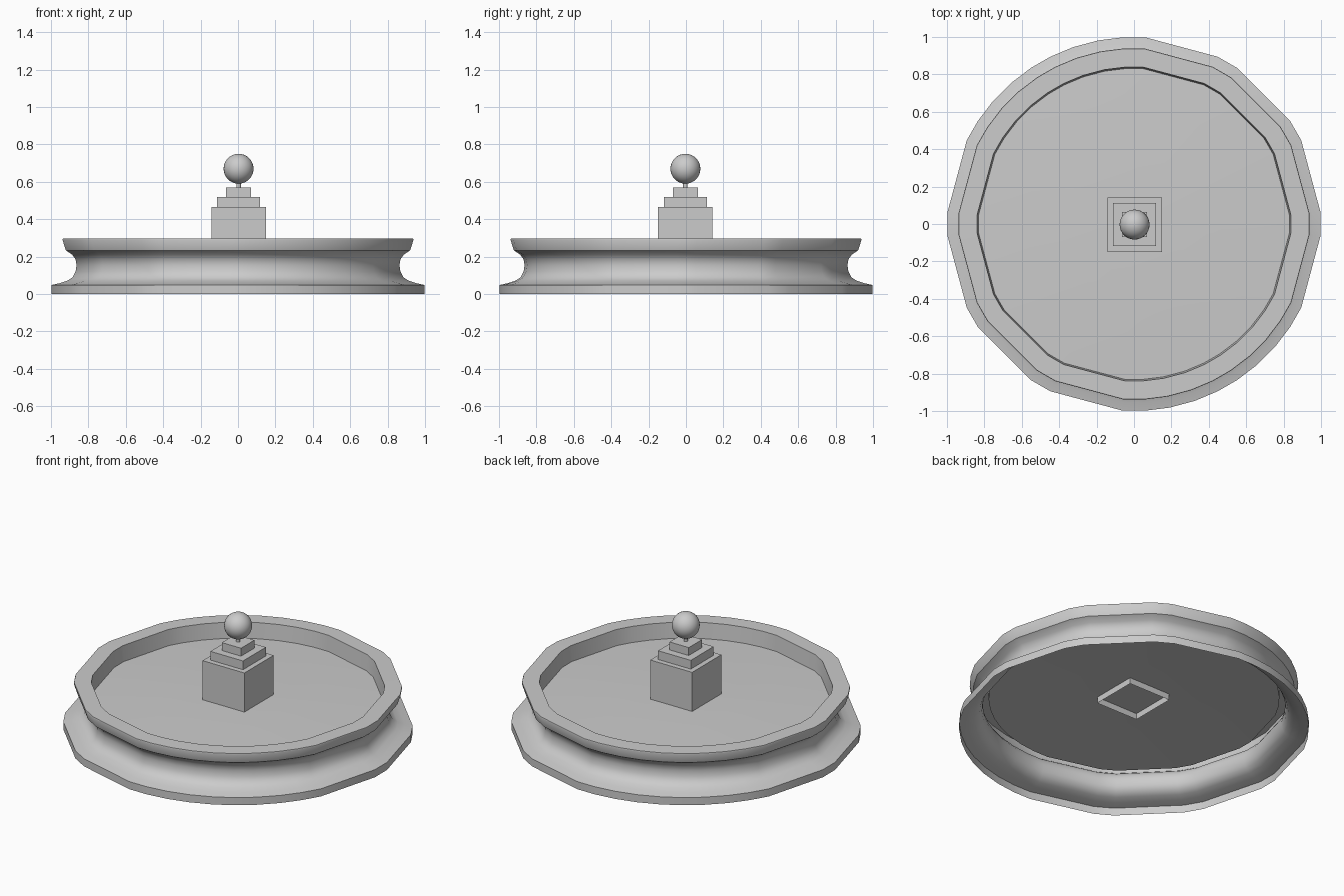
import bpy, bmesh, math

if "Cube" in bpy.data.objects:
    bpy.data.objects.remove(bpy.data.objects["Cube"])


def finish(name, bm, smooth=True, angle=35):
    me = bpy.data.meshes.new(name)
    bm.normal_update()
    bm.to_mesh(me)
    bm.free()
    ob = bpy.data.objects.new(name, me)
    bpy.context.collection.objects.link(ob)
    if smooth:
        bpy.ops.object.select_all(action='DESELECT')
        ob.select_set(True)
        bpy.context.view_layer.objects.active = ob
        bpy.ops.object.shade_smooth_by_angle(angle=math.radians(angle))
    return ob


# Plan outline: twelve clipped corners, two quarters rounded off
angles = []
for k in range(12):
    a = 30 * k
    angles += [a - 3.4, a + 3.4]
    if k in (3, 4, 10):
        angles += [a + 11, a + 19]
    if k == 9:
        angles += [a + 11, a + 19]
outline = [(math.cos(math.radians(a)), math.sin(math.radians(a))) for a in angles]


def sweep(name, profile, cap=False):
    bm = bmesh.new()
    rings = [[bm.verts.new((r * x, r * y, z)) for x, y in outline] for r, z in profile]
    n = len(outline)
    for lo, hi in zip(rings, rings[1:]):
        for i in range(n):
            j = (i + 1) % n
            bm.faces.new((lo[i], lo[j], hi[j], hi[i]))
    if cap:
        c = bm.verts.new((0, 0, cap))
        for i in range(n):
            bm.faces.new((rings[-1][i], rings[-1][(i + 1) % n], c))
    return finish(name, bm)


# Basin: flared foot, waisted wall, rim, inner wall and floor
sweep("basin", [(1.0, 0), (1.0, 0.048), (0.955, 0.058), (0.915, 0.071),
                (0.885, 0.09), (0.87, 0.12), (0.865, 0.155), (0.87, 0.185),
                (0.887, 0.21), (0.922, 0.233), (0.94, 0.29), (0.938, 0.297),
                (0.84, 0.298), (0.832, 0.2), (0.4, 0.216)], cap=0.22)


# Stepped pedestal: the lowest block is open underneath
def block(name, half, z0, z1, open_bottom=False):
    bm = bmesh.new()
    bmesh.ops.create_cube(bm, size=1)
    for v in bm.verts:
        v.co = (v.co.x * 2 * half + 0.003, v.co.y * 2 * half - 0.003,
                (z0 + z1) / 2 + v.co.z * (z1 - z0))
    if open_bottom:
        bm.normal_update()
        bmesh.ops.delete(bm, geom=[f for f in bm.faces if f.normal.z < -0.5],
                         context='FACES_ONLY')
    finish(name, bm, smooth=False)


block("pedestal_base", 0.146, 0.18, 0.465, True)
block("pedestal_middle", 0.114, 0.465, 0.52)
block("pedestal_top", 0.067, 0.52, 0.57)

# Pin under the ball
bm = bmesh.new()
bmesh.ops.create_cone(bm, cap_ends=True, segments=16, radius1=0.012, radius2=0.012, depth=0.05)
bmesh.ops.translate(bm, verts=bm.verts, vec=(0.003, -0.003, 0.59))
finish("pin", bm)

# Ball finial
bm = bmesh.new()
bmesh.ops.create_uvsphere(bm, u_segments=32, v_segments=16, radius=0.08)
bmesh.ops.translate(bm, verts=bm.verts, vec=(0.003, -0.003, 0.67))
finish("ball", bm)
